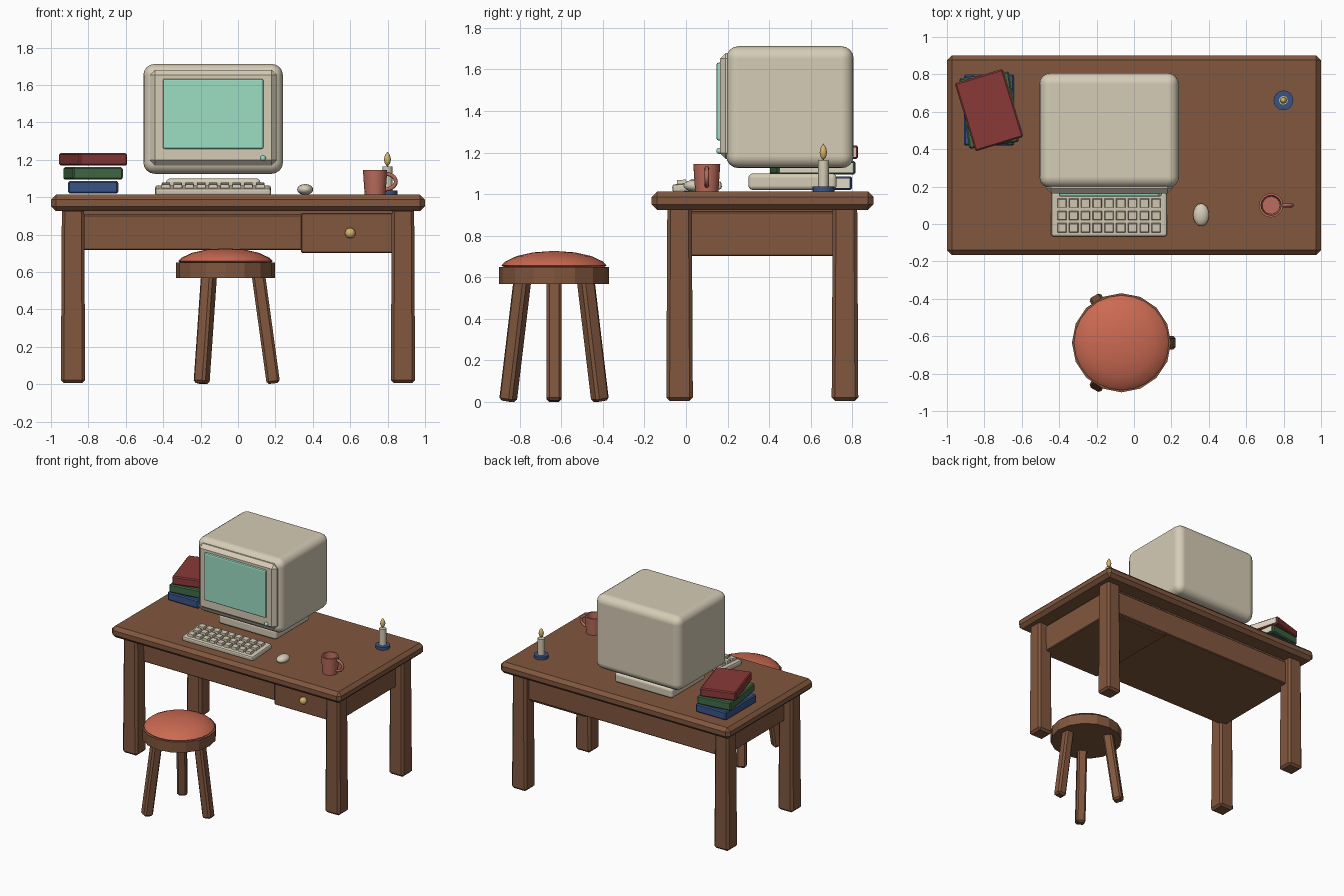
import bpy, bmesh, math
from mathutils import Matrix, Vector

cube = bpy.data.objects.get("Cube")
if cube:
    bpy.data.objects.remove(cube, do_unlink=True)


def material(name, rgb):
    # sRGB bytes to linear
    lin = [((c / 255 + 0.055) / 1.055) ** 2.4 for c in rgb]
    m = bpy.data.materials.new(name)
    m.use_nodes = True
    m.diffuse_color = (*lin, 1)
    bsdf = m.node_tree.nodes["Principled BSDF"]
    bsdf.inputs["Base Color"].default_value = (*lin, 1)
    bsdf.inputs["Roughness"].default_value = 0.8
    return m


WOOD = material("brown wood", (129, 87, 62))
CREAM = material("cream plastic", (214, 204, 182))
SCREEN = material("mint screen", (156, 221, 196))
CUSHION = material("coral cushion", (203, 106, 82))
RED = material("dark red", (138, 58, 55))
GREEN = material("dark green", (66, 105, 68))
BLUE = material("navy blue", (56, 84, 134))
CLAY = material("clay red", (187, 108, 92))
GOLD = material("gold", (214, 180, 104))
PAPER = material("paper", (226, 218, 198))


def finish(name, bm, mat, smooth=False):
    bmesh.ops.recalc_face_normals(bm, faces=bm.faces)
    me = bpy.data.meshes.new(name)
    bm.to_mesh(me)
    bm.free()
    me.materials.append(mat)
    ob = bpy.data.objects.new(name, me)
    bpy.context.collection.objects.link(ob)
    if smooth:
        for p in me.polygons:
            p.use_smooth = True
        me.set_sharp_from_angle(angle=math.radians(40))
    return ob


def box(name, x, y, z, mat, bevel=0.0, segs=1, taper=1.0):
    """Box from (min, max) ranges, origin at its centre, top scaled by taper."""
    lo, hi = Vector((x[0], y[0], z[0])), Vector((x[1], y[1], z[1]))
    bm = bmesh.new()
    bmesh.ops.create_cube(bm, size=1)
    bmesh.ops.scale(bm, vec=hi - lo, verts=bm.verts)
    bmesh.ops.scale(bm, vec=(taper, taper, 1), verts=[v for v in bm.verts if v.co.z > 0])
    ob = finish(name, bm, mat)
    ob.location = (lo + hi) / 2
    if bevel:
        mod = ob.modifiers.new("Bevel", 'BEVEL')
        mod.width, mod.segments = bevel, segs
        if segs > 2:
            mod.harden_normals = True
            for p in ob.data.polygons:
                p.use_smooth = True
    return ob


def lathe(name, loc, profile, sides, mat, smooth=True):
    """Spin (radius, height) points round z; zero radius closes the end."""
    bm = bmesh.new()
    vs = [bm.verts.new((r, 0, z)) for r, z in profile]
    es = [bm.edges.new(p) for p in zip(vs, vs[1:])]
    bmesh.ops.spin(bm, geom=vs + es, cent=(0, 0, 0), axis=(0, 0, 1),
                   angle=math.tau, steps=sides)
    bmesh.ops.remove_doubles(bm, verts=bm.verts, dist=0.0001)
    ob = finish(name, bm, mat, smooth)
    ob.location = loc
    return ob


def ellipsoid(name, loc, radii, mat):
    bm = bmesh.new()
    bmesh.ops.create_uvsphere(bm, u_segments=16, v_segments=10, radius=1)
    bmesh.ops.scale(bm, vec=radii, verts=bm.verts)
    ob = finish(name, bm, mat, True)
    ob.location = loc
    return ob


TOP = 1.013

# Desk
box("desk_top", (-1, 1), (-0.165, 0.902), (0.925, TOP), WOOD, 0.026)
for side, cx in (("right", -0.882), ("left", 0.882)):
    for end, cy in (("front", -0.031), ("back", 0.765)):
        box(f"desk_leg_{end}_{side}", (cx - 0.065, cx + 0.065),
            (cy - 0.064, cy + 0.064), (0.006, 0.94), WOOD, 0.016, 1, 0.92)
box("desk_frame", (-0.875, 0.87), (0, 0.78), (0.717, 0.906), WOOD, 0.006)
box("frame_spacer", (-0.86, 0.86), (0.015, 0.765), (0.89, 0.93), WOOD)
box("drawer", (0.337, 0.878), (-0.03, 0.77), (0.702, 0.916), WOOD, 0.006)
ellipsoid("drawer_knob", (0.6, -0.045, 0.808), (0.028, 0.028, 0.028), GOLD)

# Monitor
box("monitor_body", (-0.506, 0.24), (0.193, 0.807), (1.125, 1.712), CREAM, 0.06, 4)
box("monitor_bezel", (-0.471, 0.207), (0.163, 0.26), (1.17, 1.68), CREAM, 0.028, 1)
box("monitor_screen", (-0.402, 0.136), (0.147, 0.18), (1.258, 1.633), SCREEN, 0.01, 2)
ellipsoid("power_light", (0.134, 0.16, 1.208), (0.015, 0.014, 0.015), SCREEN)
box("monitor_base", (-0.385, 0.12), (0.3, 0.725), (1.02, 1.1), CREAM, 0.022, 3)

# Keyboard with a grid of keys, tipped up slightly at the back
TILT = math.radians(4)
board = box("keyboard", (-0.443, 0.176), (-0.066, 0.172), (1.015, 1.055), CREAM, 0.012, 2)
board.rotation_euler.x = TILT
bm = bmesh.new()
for row in range(3):
    for col in range(9):
        at = Matrix.Translation(((col - 4) * 0.063, (row - 1) * 0.066 - 0.006, 0.028))
        key = bmesh.ops.create_cube(bm, size=1, matrix=at @ Matrix.Diagonal((0.05, 0.05, 0.022, 1)))
        for v in key["verts"]:
            if v.co.z > 0.03:
                v.co += (at.translation - v.co) * Vector((0.15, 0.15, 0))
keys = finish("keys", bm, CREAM)
keys.location = board.location
keys.rotation_euler.x = TILT

# Mouse
ellipsoid("mouse", (0.359, 0.049, 1.041), (0.043, 0.061, 0.029), CREAM)

# Mug with handle
MUG = Vector((0.733, 0.1, TOP))
lathe("mug", MUG, [(0, 0), (0.056, 0), (0.065, 0.133), (0.054, 0.133),
                   (0.047, 0.015), (0, 0.015)], 16, CLAY)
arc = bpy.data.curves.new("mug_handle", 'CURVE')
arc.dimensions = '3D'
arc.bevel_depth = 0.0105
arc.bevel_resolution = 2
line = arc.splines.new('POLY')
line.points.add(10)
for i, p in enumerate(line.points):
    a = math.pi * (i / 10 - 0.5)
    p.co = (0.054 + 0.057 * math.cos(a), 0, 0.07 + 0.042 * math.sin(a), 1)
arc.materials.append(CLAY)
handle = bpy.data.objects.new("mug_handle", arc)
handle.location = MUG
bpy.context.collection.objects.link(handle)

# Candle
CANDLE = Vector((0.799, 0.661, TOP))
lathe("candle_holder", CANDLE, [(0, 0), (0.053, 0), (0.053, 0.023), (0, 0.023)], 16, BLUE)
lathe("candle", CANDLE, [(0, 0.02), (0.026, 0.02), (0.026, 0.15), (0, 0.15)], 12, CREAM)
lathe("candle_flame", CANDLE, [(0, 0.15), (0.013, 0.165), (0.019, 0.188),
                               (0.013, 0.212), (0, 0.231)], 10, GOLD)

# Stack of books, pages facing the desk middle
for name, z, turn, mat in (("bottom", 1.02, 0, BLUE), ("middle", 1.094, 8, GREEN),
                           ("top", 1.169, 17, RED)):
    book = box(f"book_{name}", (-0.912, -0.644), (0.421, 0.801), (z, z + 0.066), mat, 0.008)
    book.location.x, book.location.y = -0.775, 0.609
    book.rotation_euler.z = math.radians(turn)
    pages = box(f"pages_{name}", (0.128, 0.137), (-0.177, 0.177), (-0.023, 0.023), PAPER)
    pages.parent = book

# Stool
STOOL = Vector((-0.067, -0.635, 0))
lathe("stool_seat", STOOL, [(0, 0.568), (0.265, 0.568), (0.265, 0.65), (0, 0.65)], 16, WOOD, False)
lathe("stool_cushion", STOOL, [(0, 0.643), (0.235, 0.643), (0.253, 0.658), (0.235, 0.676),
                               (0.18, 0.702), (0.1, 0.72), (0, 0.727)], 24, CUSHION)
for i in range(3):
    spin = Matrix.Rotation(math.tau * i / 3, 3, 'Z')
    foot, head = Vector((0.256, 0, 0.004)), Vector((0.174, 0, 0.6))
    d = head - foot
    leg = box(f"stool_leg_{i + 1}", (-0.036, 0.036), (-0.036, 0.036),
              (0, d.length), WOOD, 0.013)
    leg.location = STOOL + spin @ ((foot + head) / 2)
    leg.rotation_euler = (0, math.atan2(d.x, d.z), math.tau * i / 3)
